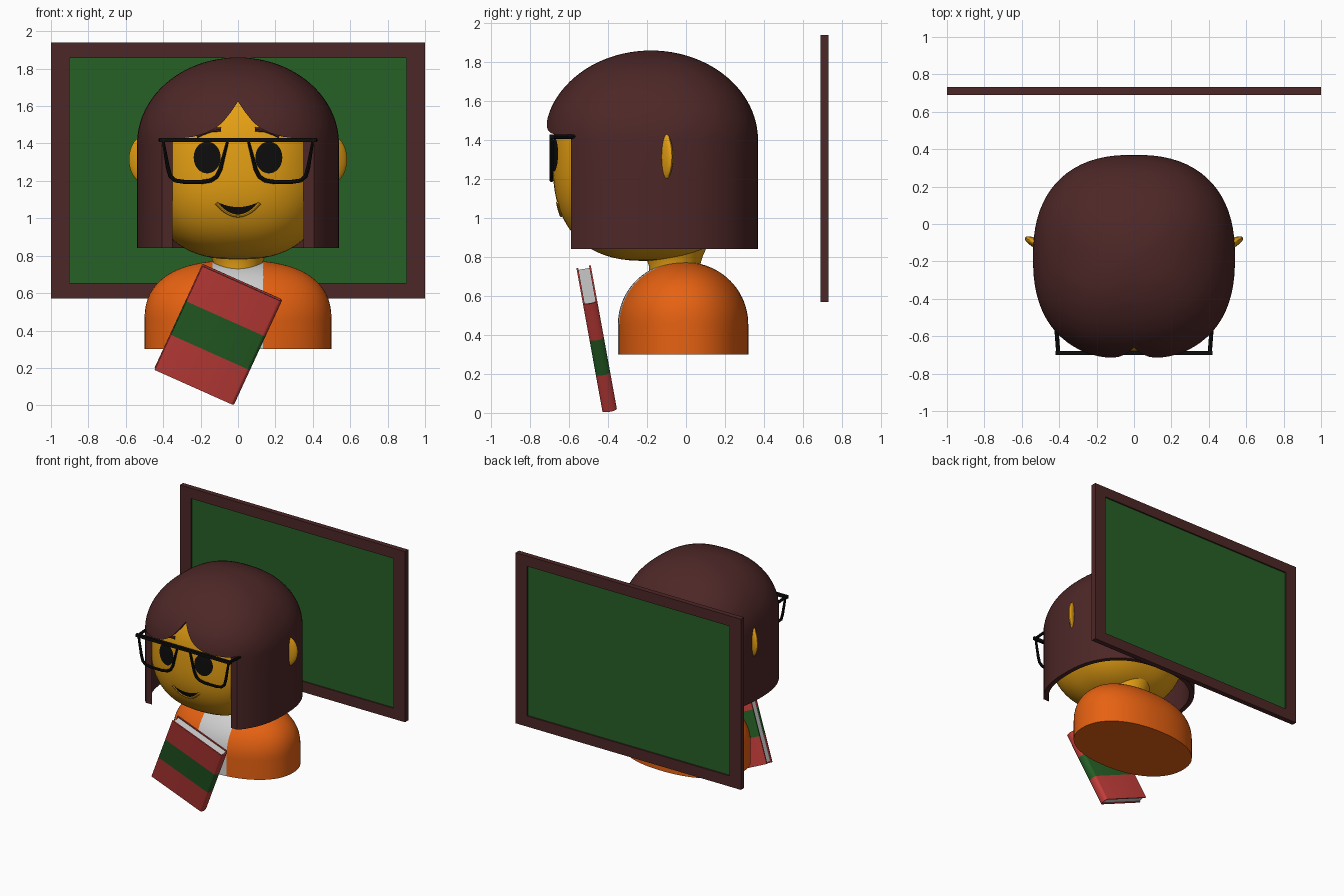
import bpy, bmesh, math
from mathutils import Matrix, Vector

if "Cube" in bpy.data.objects:
    bpy.data.objects.remove(bpy.data.objects["Cube"])


def mat(name, *rgb):
    m = bpy.data.materials.new(name)
    m.diffuse_color = (*rgb, 1)
    m.use_nodes = True
    m.node_tree.nodes["Principled BSDF"].inputs["Base Color"].default_value = m.diffuse_color
    return m


BROWN = mat("dark_brown", .075, .020, .020)
GREEN = mat("board_green", .019, .115, .019)
SKIN = mat("yellow_skin", .83, .37, .007)
ORANGE = mat("orange", .82, .125, .006)
WHITE = mat("off_white", .62, .62, .62)
RED = mat("book_red", .55, .048, .043)
BLACK = mat("black", .004, .004, .004)


def finish(name, bm, mats, rule=None, xf=None):
    bmesh.ops.recalc_face_normals(bm, faces=bm.faces)
    for f in bm.faces:
        f.material_index = rule(f.calc_center_median()) if rule else 0
    if xf:
        bm.transform(xf)
    me = bpy.data.meshes.new(name)
    bm.to_mesh(me)
    bm.free()
    for m in mats:
        me.materials.append(m)
    ob = bpy.data.objects.new(name, me)
    bpy.context.collection.objects.link(ob)
    return ob


def box(name, lo, hi, m, xf=None):
    bm = bmesh.new()
    lo, hi = Vector(lo), Vector(hi)
    bmesh.ops.create_cube(bm, size=1, matrix=Matrix.Translation((lo + hi) / 2)
                          @ Matrix.Diagonal((*(hi - lo), 1)))
    return finish(name, bm, [m], xf=xf)


def loft(loops):
    """Join equal closed loops of points and cap both ends."""
    bm = bmesh.new()
    vs = [[bm.verts.new(p) for p in lp] for lp in loops]
    n = len(vs[0])
    for a, b in zip(vs, vs[1:]):
        for i in range(n):
            j = (i + 1) % n
            bm.faces.new((a[i], a[j], b[j], b[i]))
    bm.faces.new(vs[0])
    bm.faces.new(vs[-1])
    return bm


def ring(z, rx, ry, cy, n, count=72):
    pts = []
    for i in range(count):
        a = 2 * math.pi * (i + .5) / count
        c, s = math.cos(a), math.sin(a)
        pts.append((rx * math.copysign(abs(c) ** (2 / n), c),
                    cy + ry * math.copysign(abs(s) ** (2 / n), s), z))
    return pts


def sup(t, n):
    return max(1 - abs(t) ** n, 0) ** (1 / n)


def tube(name, pts, r, m, cyclic=False):
    cu = bpy.data.curves.new(name, 'CURVE')
    cu.dimensions = '3D'
    cu.bevel_depth, cu.bevel_resolution = r, 2
    cu.use_fill_caps = True
    sp = cu.splines.new('POLY')
    sp.points.add(len(pts) - 1)
    for q, p in zip(sp.points, pts):
        q.co = (*p, 1)
    sp.use_cyclic_u = cyclic
    tmp = bpy.data.objects.new(name + "_path", cu)
    me = bpy.data.meshes.new_from_object(tmp)
    bpy.data.objects.remove(tmp)
    me.materials.clear()
    me.materials.append(m)
    ob = bpy.data.objects.new(name, me)
    bpy.context.collection.objects.link(ob)
    return ob


# Blackboard: panel and four frame bars
box("board_panel", (-.91, .70, .645), (.91, .72, 1.87), GREEN)
for s, side in ((-1, "left"), (1, "right")):
    x0, x1 = sorted((s * .9, s))
    box("board_frame_" + side, (x0, .69, .57), (x1, .732, 1.94), BROWN)
box("board_frame_bottom", (-.9, .69, .57), (.9, .732, .655), BROWN)
box("board_frame_top", (-.9, .69, 1.857), (.9, .732, 1.94), BROWN)

# Head: rounded superellipsoid
HA, HB, HC, HY, HZ, HN = .49, .485, .52, -.20, 1.30, 2.5
levels = [math.sin(math.pi * (i / 40 - .5) * .985) for i in range(41)]
finish("head", loft([ring(HZ + HC * t, HA * sup(t, HN), HB * sup(t, HN), HY, HN)
                     for t in levels]), [SKIN])


def face_y(x, z):
    v = 1 - abs(x / HA) ** HN - abs((z - HZ) / HC) ** HN
    return HY - HB * max(v, 0) ** (1 / HN)


def patch(name, fn, nu, nv, m, lift=.005):
    """Painted detail laid on the face, fn(u, v) gives x, z."""
    bm = bmesh.new()
    g = []
    for i in range(nu + 1):
        row = []
        for j in range(nv + 1):
            x, z = fn(i / nu, j / nv)
            row.append(bm.verts.new((x, face_y(x, z) - lift, z)))
        g.append(row)
    for i in range(nu):
        for j in range(nv):
            bm.faces.new((g[i][j], g[i + 1][j], g[i + 1][j + 1], g[i][j + 1]))
    bmesh.ops.remove_doubles(bm, verts=bm.verts, dist=1e-5)
    return finish(name, bm, [m])


# Mouth and lips
def mouth(u, v):
    x = -.105 + .21 * u
    k = 1 - (x / .105) ** 2
    return x, 1.085 - k * (.025 + .042 * v)


patch("mouth", mouth, 20, 4, BLACK)
lip = [mouth(i / 20, 1) for i in range(21)]
lip = [(x * 1.1, z - .004) for x, z in lip]
tube("lower_lip", [(x, face_y(x, z) - .002, z) for x, z in lip], .009, SKIN)

# Eyes, eyebrows, ears and glasses, mirrored
lens = [(.40, 1.415), (.375, 1.27), (.362, 1.225), (.335, 1.202), (.29, 1.195),
        (.19, 1.195), (.145, 1.202), (.115, 1.222), (.095, 1.26), (.055, 1.415)]
GY = -.69
for s, side in ((-1, "left"), (1, "right")):
    patch("eye_" + side, lambda u, v: (
        s * .165 + .072 * v * math.cos(2 * math.pi * u),
        1.325 + .085 * v * math.sin(2 * math.pi * u)), 32, 5, BLACK)
    brow = [(s * x, z) for x, z in ((.09, 1.475), (.14, 1.472), (.19, 1.455), (.22, 1.44))]
    tube("eyebrow_" + side, [(x, face_y(x, z), z) for x, z in brow], .012, BROWN)
    bm = bmesh.new()
    bmesh.ops.create_uvsphere(bm, u_segments=24, v_segments=16, radius=1)
    finish("ear_" + side, bm, [SKIN], xf=Matrix.Translation((s * .50, -.115, 1.315))
           @ Matrix.Rotation(s * math.radians(27), 4, 'Z')
           @ Matrix.Diagonal((.093, .028, .127, 1)))
    tube("lens_rim_" + side, [(s * x, GY, z) for x, z in lens], .011, BLACK, True)
    tube("glasses_temple_" + side, [(s * .405, GY, 1.418), (s * .415, -.56, 1.418)],
         .011, BLACK)
box("glasses_bar", (-.42, GY - .011, 1.407), (.42, GY + .011, 1.43), BLACK)

# Hair: bob shell, then the face opening is cut from the front
def bob(off, rev):
    rx, ry, h = .54 - off, .55 - off, .46 - off
    out = [ring(z, rx, ry, -.18, 2.4) for z in (.84, 1.0, 1.2)]
    for i in range(25):
        a = math.pi / 2 * .99 * i / 24
        out.append(ring(1.40 + h * math.sin(a), rx * math.cos(a),
                        ry * math.cos(a), -.18, 2.4))
    return out[::-1] if rev else out


hair = finish("hair", loft(bob(.036, True) + bob(0, False)), [BROWN])
half = [(.04, 1.565), (.08, 1.515), (.12, 1.482), (.17, 1.456), (.24, 1.436),
        (.34, 1.424), (.7, 1.42), (.7, .7)]
outline = [(-x, z) for x, z in half[::-1]] + [(0, 1.625)] + half
cutter = finish("hair_cutter", loft([[(x, y, z) for x, z in outline]
                                     for y in (-1, -.59)]), [BROWN])
cutter.hide_render = True
mod = hair.modifiers.new("face_opening", 'BOOLEAN')
mod.operation, mod.solver, mod.object = 'DIFFERENCE', 'EXACT', cutter
bpy.context.view_layer.update()
cut = bpy.data.meshes.new_from_object(
    hair.evaluated_get(bpy.context.evaluated_depsgraph_get()))
hair.modifiers.clear()
hair.data = cut
bpy.data.objects.remove(cutter)

# Neck
finish("neck", loft([ring(z, r, r, -.06, 2, 40) for z, r in
                     ((.66, .13), (.75, .13), (.80, .145), (.88, .18))]), [SKIN])

# Torso: jacket dome with a white shirt strip down the front
loops = [ring(.30, .5, .335, -.015, 2.2)]
for i in range(25):
    t = math.sin(math.pi / 2 * .985 * i / 24)
    loops.append(ring(.45 + .325 * t, .5 * sup(t, 2.5), .335 * sup(t, 2.05), -.015, 2.2))
bm = loft(loops)
for co, no in (((.135, 0, 0), (1, 0, 0)), ((-.135, 0, 0), (1, 0, 0)),
               ((0, -.015, 0), (0, 1, 0))):
    bmesh.ops.bisect_plane(bm, geom=bm.verts[:] + bm.edges[:] + bm.faces[:],
                           plane_co=co, plane_no=no)
finish("torso", bm, [ORANGE, WHITE], lambda c: int(
    abs(c.x) < .135 and c.y < -.015 and c.z > .301))

# Book: striped cover with rounded spine, and page block
W, H, T = .2335, .3095, .0375
XF = (Matrix.Translation((-.105, -.458, .378)) @ Matrix.Rotation(math.radians(10.3), 4, 'X')
      @ Matrix.Rotation(math.radians(24.4), 4, 'Y'))


def cover_side(t, r):
    arc = [(W - .02 + r * math.cos(a), t * math.sin(a))
           for a in [math.pi * (i / 10 - .5) for i in range(11)]]
    return [(-W, -t)] + arc + [(-W, t)]


section = cover_side(T, .02) + cover_side(T - .009, .011)[::-1]
finish("book_cover", loft([[(x, y, z) for x, y in section]
                           for z in (-H, -.1, .1, H)]),
       [RED, GREEN], lambda c: int(abs(c.z) < .09 and abs(c.z) < H), XF)
box("book_pages", (-W + .01, -T + .0085, -H + .008), (W - .018, T - .0085, H - .008),
    WHITE, XF)

# Smooth shading with sharp edges kept
for ob in bpy.context.collection.objects:
    ob.select_set(True)
    bpy.context.view_layer.objects.active = ob
bpy.ops.object.shade_smooth_by_angle(angle=math.radians(35))
